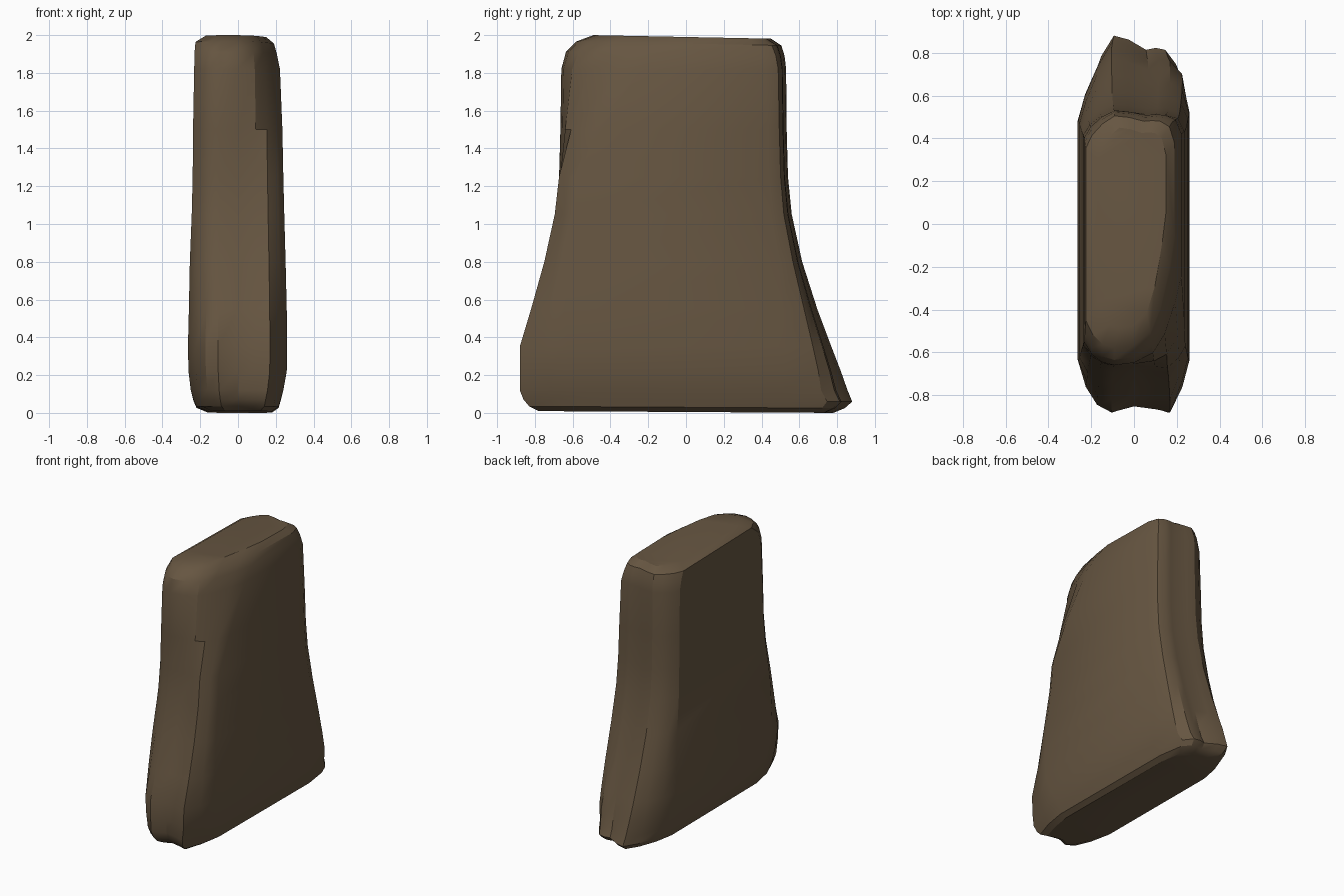
import bpy, bmesh

# Weathered brown stone
stone = bpy.data.materials.new("brown stone")
stone.diffuse_color = (0.133, 0.092, 0.053, 1)

# Levels: z, front y, back y, left x, right x, corner rounding
levels = [
    (0.00, -0.78, 0.78, -0.16, 0.18, 0.75),
    (0.025, -0.83, 0.84, -0.22, 0.215, 0.85),
    (0.06, -0.86, 0.88, -0.235, 0.225, 0.95),
    (0.12, -0.88, 0.855, -0.25, 0.24, 1.00),
    (0.22, -0.88, 0.82, -0.262, 0.258, 0.85),
    (0.35, -0.88, 0.77, -0.265, 0.26, 0.70),
    (0.55, -0.82, 0.695, -0.26, 0.258, 0.50),
    (0.80, -0.75, 0.615, -0.255, 0.252, 0.35),
    (1.05, -0.695, 0.56, -0.245, 0.245, 0.30),
    (1.25, -0.672, 0.54, -0.24, 0.24, 0.28),
    (1.50, -0.665, 0.533, -0.238, 0.235, 0.28),
    (1.82, -0.66, 0.53, -0.232, 0.222, 0.30),
    (1.91, -0.635, 0.522, -0.23, 0.205, 0.33),
    (1.965, -0.58, 0.505, -0.225, 0.19, 0.36),
    (2.00, -0.49, 0.45, -0.17, 0.15, 0.36),
]
# End outlines: position across the width, set-back from the end
front = [(-1, .36), (-.85, .17), (-.65, .05), (-.4, 0), (0, .04),
         (.4, .02), (.65, 0), (.87, .17), (1, .36)]
back = [(1, .36), (.87, .14), (.65, .07), (.45, .06), (.25, .07),
        (-.1, .02), (-.4, 0), (-.65, .1), (-.87, .25), (-1, .42)]

bm = bmesh.new()
rings = []
for z, yf, yb, xl, xr, c in levels:
    ring = []
    for outline, end, sign in ((front, yf, 1), (back, yb, -1)):
        for u, d in outline:
            x = u * (xr if u > 0 else -xl)
            y = end + sign * d * c
            # Long worn bevel on the upper front right edge
            if sign > 0 and u > 0.2:
                y += max(0, (z - 1.3) / 0.7) * 0.42 * ((u - 0.2) / 0.8) ** 1.3
            # Top slopes slightly to the back, underside slightly to the front
            zz = z
            if z > 1.9:
                zz -= 0.02 * (y + 0.5)
            elif z < 0.1:
                zz += 0.006 * (0.8 - y)
            ring.append(bm.verts.new((x, y, min(2.0, max(0.0, zz)))))
    rings.append(ring)

# Walls and caps
n = len(rings[0])
for a, b in zip(rings, rings[1:]):
    for i in range(n):
        j = (i + 1) % n
        bm.faces.new((a[i], a[j], b[j], b[i]))
bm.faces.new(rings[0][::-1])
bm.faces.new(rings[-1])
bmesh.ops.triangulate(bm, faces=[f for f in bm.faces if len(f.verts) > 4])
bmesh.ops.recalc_face_normals(bm, faces=bm.faces)

mesh = bpy.data.meshes.new("stone_slab")
bm.to_mesh(mesh)
bm.free()
mesh.materials.append(stone)
slab = bpy.data.objects.new("stone_slab", mesh)
bpy.context.collection.objects.link(slab)
bpy.context.view_layer.objects.active = slab
slab.select_set(True)
bpy.ops.object.shade_smooth_by_angle(angle=0.5)
